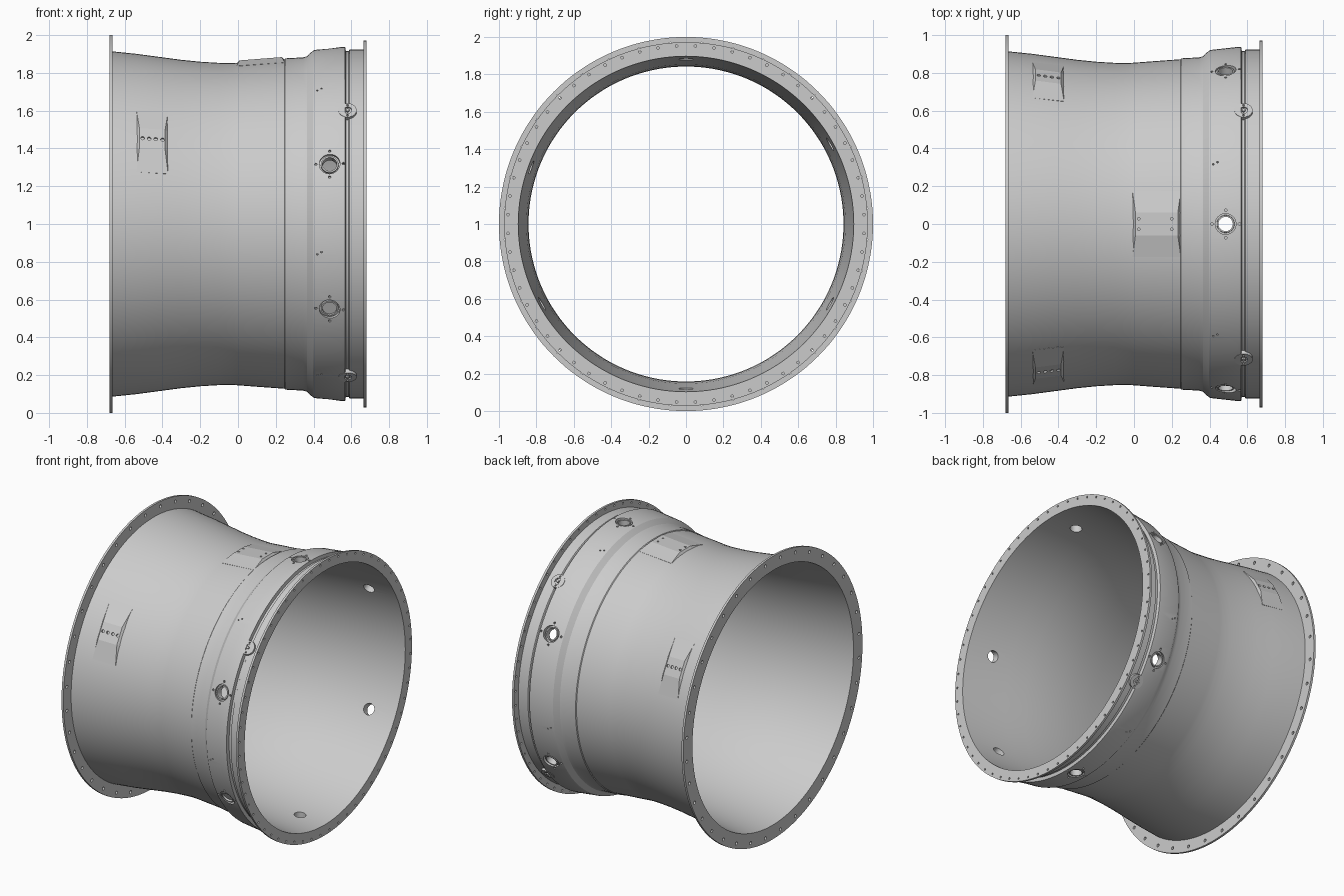
import bpy, bmesh
from math import radians, sin, cos, sqrt, pi
from mathutils import Vector

if "Cube" in bpy.data.objects:
    bpy.data.objects.remove(bpy.data.objects["Cube"])

SEG = 144
# outer skin, left to right, as (x, radius) about the x axis
OUTER = [(-0.665, .914), (-.54, .901), (-.42, .885), (-.3, .869), (-.2, .859), (-.1, .853), (-.03, .852),
         (.0, .854), (.12, .863), (.245, .872), (.25, .877), (.345, .882), (.365, .888), (.397, .918),
         (.41, .922), (.555, .938), (.567, .938), (.571, .915), (.585, .915), (.59, .923), (.665, .923)]
INNER = [(.68, .897), (.5, .882), (.35, .867), (.2, .853), (.08, .845), (-.05, .842),
         (-.18, .845), (-.33, .857), (-.5, .876), (-.68, .899)]


def skin(x):
    """Outer radius at x."""
    for (xa, ra), (xb, rb) in zip(OUTER, OUTER[1:]):
        if xa <= x <= xb:
            return ra + (rb - ra) * (x - xa) / (xb - xa)
    return OUTER[-1][1]


def place(x, t, r, ang):
    """Point from axial, tangential and radial offsets; angle 0 is up, positive towards +y."""
    a = radians(ang)
    return Vector((x, t * cos(a) + r * sin(a), 1 - t * sin(a) + r * cos(a)))


def make_object(name, bm):
    bmesh.ops.recalc_face_normals(bm, faces=bm.faces)
    mesh = bpy.data.meshes.new(name)
    bm.to_mesh(mesh)
    bm.free()
    ob = bpy.data.objects.new(name, mesh)
    bpy.context.collection.objects.link(ob)
    return ob


def cylinder(bm, p0, p1, radius, n=16):
    axis = p1 - p0
    m = axis.to_track_quat('Z', 'Y').to_matrix().to_4x4()
    m.translation = (p0 + p1) / 2
    bmesh.ops.create_cone(bm, cap_ends=True, segments=n, radius1=radius, radius2=radius,
                          depth=axis.length, matrix=m)


def radial(bm, x, t, ang, r0, r1, radius, n=16):
    cylinder(bm, place(x, t, r0, ang), place(x, t, r1, ang), radius, n)


def cut(ob, bm):
    cutter = make_object("cutter", bm)
    cutter.hide_render = True
    mod = ob.modifiers.new("cut", 'BOOLEAN')
    mod.operation, mod.solver, mod.object = 'DIFFERENCE', 'EXACT', cutter
    bpy.context.view_layer.objects.active = ob
    bpy.ops.object.modifier_apply(modifier=mod.name)
    bpy.data.objects.remove(cutter)


def smooth(ob, deg=20):
    bpy.ops.object.select_all(action='DESELECT')
    ob.select_set(True)
    bpy.context.view_layer.objects.active = ob
    bpy.ops.object.shade_smooth_by_angle(angle=radians(deg))


# casing shell with both end flanges, one closed revolved section
section = [(-.68, 1.0), (-.665, 1.0)] + OUTER + [(.665, .972), (.68, .972)] + INNER
bm = bmesh.new()
rings = [[bm.verts.new(place(x, 0, r, 360 * i / SEG)) for i in range(SEG)] for x, r in section]
for a, b in zip(rings, rings[1:] + rings[:1]):
    for i in range(SEG):
        j = (i + 1) % SEG
        bm.faces.new((a[i], a[j], b[j], b[i]))
casing = make_object("casing_shell", bm)

# port recesses with four screw holes each, plus small hole pairs
PORTS = [0, 61, 119, 180, -119, -70]
PX = .485
bm = bmesh.new()
for a in PORTS:
    radial(bm, PX, 0, a, .912, 1, .055, 32)
    for dx, dt in ((.073, 0), (-.073, 0), (0, .073), (0, -.073)):
        radial(bm, PX + dx, dt, a, .908, 1, .007, 10)
for a in (20, -40, -100, -150, 100, 150):
    for dx, dt in ((-.01, 0), (.012, .012)):
        radial(bm, .43 + dx, dt, a, .91, 1, .005, 8)
cut(casing, bm)

# through holes of the ports and the flange bolt holes
bm = bmesh.new()
for a in PORTS:
    radial(bm, PX, 0, a, .8, 1, .038, 32)
for x, r, count, rad in ((-.672, .965, 36, .011), (.672, .953, 60, .007)):
    for i in range(count):
        a = 360 * (i + .5) / count
        cylinder(bm, place(x - .02, 0, r, a), place(x + .02, 0, r, a), rad, 12)
cut(casing, bm)
smooth(casing)

# raised collar inside each port recess
for k, a in enumerate(PORTS):
    bm = bmesh.new()
    loop = [(.038, .9), (.038, .925), (.046, .925), (.048, .9)]
    n = 32
    cs = [[bm.verts.new(place(PX + q * cos(2 * pi * i / n), q * sin(2 * pi * i / n), r, a))
           for i in range(n)] for q, r in loop]
    for u, v in zip(cs, cs[1:] + cs[:1]):
        for i in range(n):
            bm.faces.new((u[i], u[(i + 1) % n], v[(i + 1) % n], v[i]))
    smooth(make_object(f"port_collar_{k + 1}", bm), 30)

# round inspection bosses straddling the rib, with a centre pin and a slot pair
for k, a in enumerate((-50, 40, 130, -150)):
    bm = bmesh.new()
    radial(bm, .58, 0, a, .9, .938, .048, 32)
    boss = make_object(f"inspection_boss_{k + 1}", bm)
    bm = bmesh.new()
    radial(bm, .58, 0, a, .93, .96, .022, 20)
    for s in (-.034, .034):
        radial(bm, .58, s, a, .928, .96, .006, 10)
    cut(boss, bm)
    smooth(boss, 30)
    bm = bmesh.new()
    radial(bm, .58, 0, a, .92, .942, .009, 12)
    smooth(make_object(f"inspection_pin_{k + 1}", bm), 30)


def pad(name, ang, x0, x1, rise, holes, half):
    """Flat mounting pad blending tangentially into the skin, with blind holes."""
    bm = bmesh.new()
    stations = [(-half, .008), (-.06, -.008), (.06, -.008), (half, .008)]
    loops = []
    for t, flare in stations:
        edge = abs(t) == half
        row = []
        for x, s in ((x0, -1), (x1, 1)):
            rs = skin(x)
            low = sqrt((rs - .003) ** 2 - t * t)
            top = sqrt((rs + .001) ** 2 - t * t) if edge else rs + rise
            row.append((bm.verts.new(place(x + s * .008, t, low, ang)),
                        bm.verts.new(place(x + s * flare, t, top, ang))))
        (a, b), (d, c) = row
        loops.append((a, b, c, d))
    for p, q in zip(loops, loops[1:]):
        for i in range(4):
            j = (i + 1) % 4
            bm.faces.new((p[i], p[j], q[j], q[i]))
    bm.faces.new(loops[0])
    bm.faces.new(loops[-1])
    ob = make_object(name, bm)
    bm = bmesh.new()
    for x, t, rad in holes:
        radial(bm, x, t, ang, skin(x) + .002, 1, rad, 12)
    cut(ob, bm)


# one pad on top and one on each shoulder
pad("top_pad", 0, .0, .24, .012, [(x, t, .007) for x in (.025, .2) for t in (-.028, .028)], .175)
for side, ang in (("front", -60), ("back", 60)):
    pad(side + "_pad", ang, -.53, -.378, .012, [(-.505 + .035 * i, 0, .01) for i in range(4)], .19)
